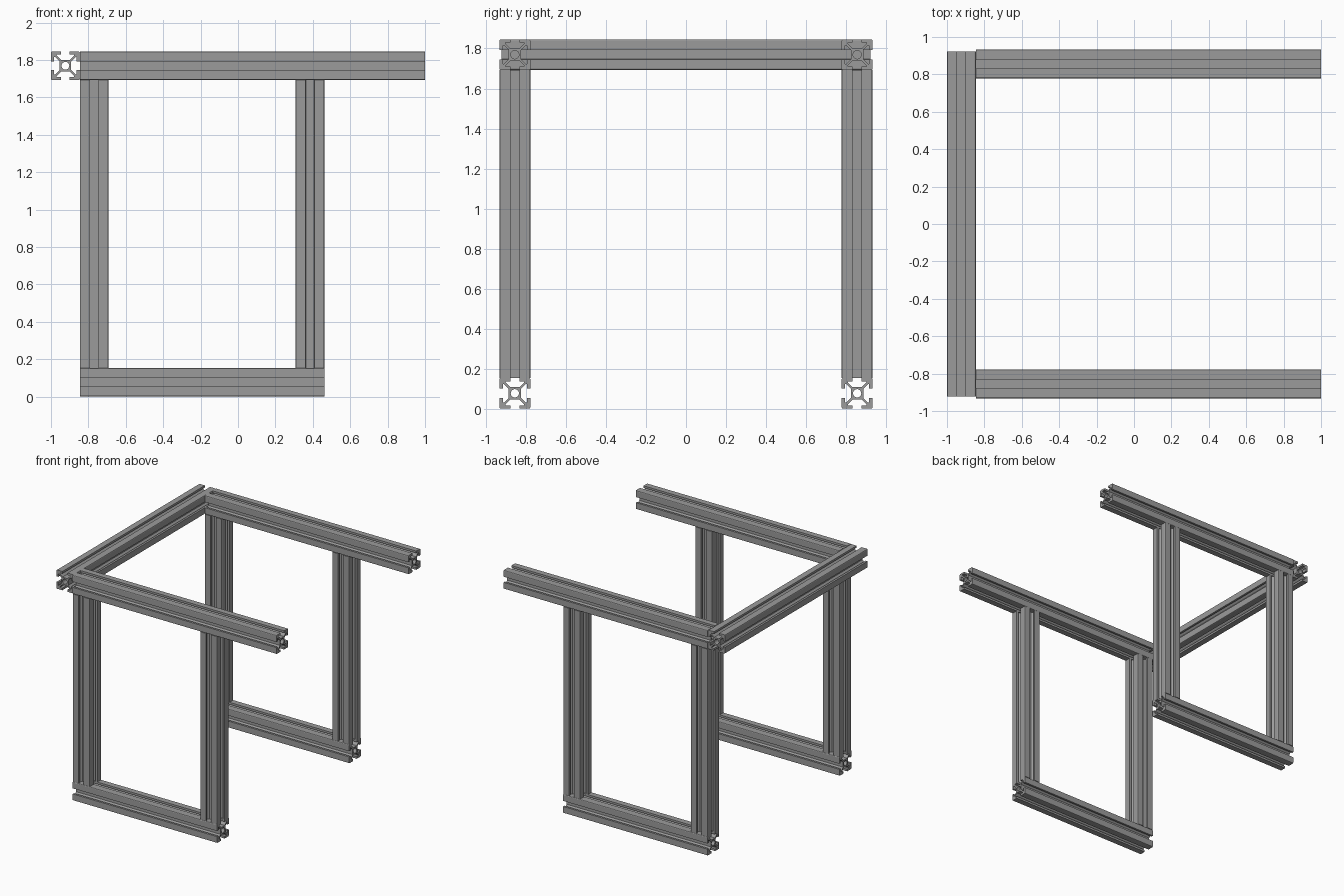
import bpy, bmesh, math
from mathutils import Vector, Matrix

if "Cube" in bpy.data.objects:
    bpy.data.objects.remove(bpy.data.objects["Cube"])

W = 0.154            # width of the slotted bar
H = W / 2
TOP = 1.846          # overall height
SIDE_Y = 0.855       # centre line of each side frame

metal = bpy.data.materials.new("aluminium_grey")
metal.use_nodes = True
metal.diffuse_color = (0.33, 0.33, 0.33, 1)
metal.node_tree.nodes["Principled BSDF"].inputs["Base Color"].default_value = (0.33, 0.33, 0.33, 1)

# One corner of the T-slot section, in twentieths of the bar width
half = [(4, 2.9), (7.1, 6), (7.8, 6), (7.8, 3), (10, 3), (10, 9.1)]
corner = half + [(9.7, 9.7)] + [(b, a) for a, b in reversed(half)]


def section():
    outer = []
    for k in range(4):
        turn = Matrix.Rotation(k * math.pi / 2, 2)
        outer += [turn @ Vector(p) * W / 20 for p in corner]
    bore_r = 2.7 * W / 20
    bore = [Vector((math.cos(a), math.sin(a))) * bore_r
            for a in (math.tau * i / 24 for i in range(24))]
    return outer, bore


def bar(name, start, axis, length):
    """Slotted bar running from start along the positive axis."""
    u, v, w = {"X": ((0, 1, 0), (0, 0, 1), (1, 0, 0)),
               "Y": ((0, 0, 1), (1, 0, 0), (0, 1, 0)),
               "Z": ((1, 0, 0), (0, 1, 0), (0, 0, 1))}[axis]
    u, v, w = Vector(u), Vector(v), Vector(w)
    bm = bmesh.new()
    rims = ([], [])
    for loop in section():
        rings = [[bm.verts.new(u * p.x + v * p.y + w * d) for p in loop]
                 for d in (0, length)]
        n = len(loop)
        for i in range(n):
            j = (i + 1) % n
            bm.faces.new((rings[0][i], rings[0][j], rings[1][j], rings[1][i]))
            for rim, ring in zip(rims, rings):
                rim.append(bm.edges.get((ring[i], ring[j])))
    # End caps with the bore left open
    for rim in rims:
        bmesh.ops.triangle_fill(bm, edges=rim, use_beauty=True, normal=w)
    bmesh.ops.recalc_face_normals(bm, faces=bm.faces)
    mesh = bpy.data.meshes.new(name)
    bm.to_mesh(mesh)
    bm.free()
    mesh.materials.append(metal)
    obj = bpy.data.objects.new(name, mesh)
    obj.location = start
    bpy.context.collection.objects.link(obj)
    bpy.ops.object.select_all(action="DESELECT")
    obj.select_set(True)
    bpy.context.view_layer.objects.active = obj
    bpy.ops.object.shade_smooth_by_angle(angle=math.radians(25))
    return obj


# Two matching side frames
inner_x = -1 + W
foot_len = 1.308
for label, y in (("front", -SIDE_Y), ("back", SIDE_Y)):
    bar(label + "_top_rail", (inner_x, y, TOP - H), "X", 2 - W)
    bar(label + "_foot_rail", (inner_x, y, H), "X", foot_len)
    for side, x in (("right", inner_x + H), ("left", inner_x + foot_len - H)):
        bar(f"{label}_{side}_post", (x, y, W), "Z", TOP - 2 * W)

# Cross rail joining the frames
bar("cross_rail", (-1 + H, -0.923, TOP - H), "Y", 1.846)
